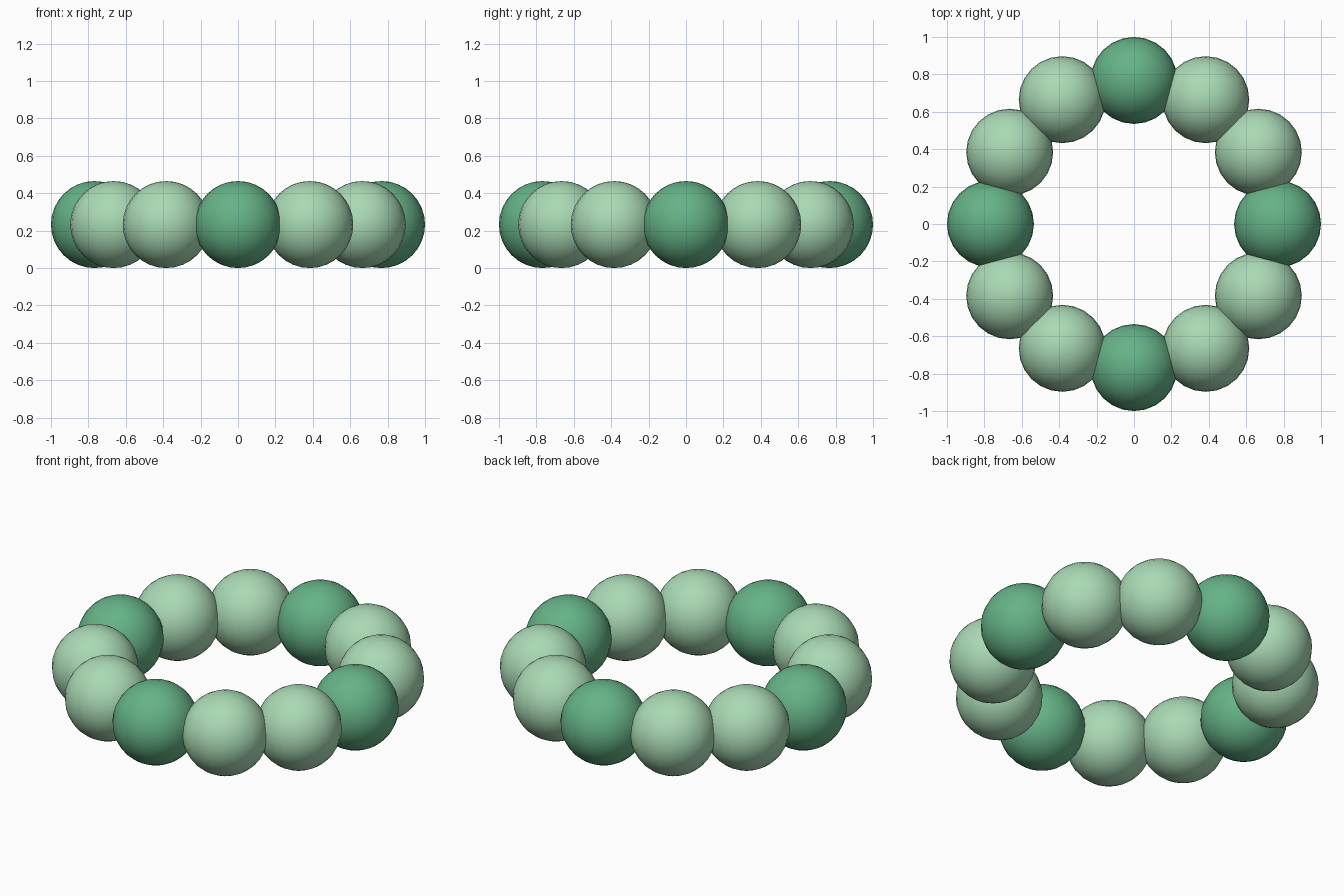
import bpy
from math import cos, sin, radians

if "Cube" in bpy.data.objects:
    bpy.data.objects.remove(bpy.data.objects["Cube"])

BEAD_R = 0.2325
RING_R = 1.0 - BEAD_R
COUNT = 12


def material(name, color):
    mat = bpy.data.materials.new(name)
    mat.diffuse_color = (*color, 1.0)
    mat.use_nodes = True
    mat.node_tree.nodes["Principled BSDF"].inputs["Base Color"].default_value = mat.diffuse_color
    return mat


dark = material("dark_green", (0.13, 0.45, 0.24))
light = material("light_green", (0.40, 0.70, 0.46))

# Ring of overlapping beads, every third one dark
for i in range(COUNT):
    a = radians(360 / COUNT * i)
    bpy.ops.mesh.primitive_uv_sphere_add(
        segments=24, ring_count=16, radius=BEAD_R,
        location=(RING_R * cos(a), RING_R * sin(a), BEAD_R))
    bead = bpy.context.object
    is_dark = i % 3 == 0
    bead.name = f"{'dark' if is_dark else 'light'}_bead_{i + 1}"
    bead.data.materials.append(dark if is_dark else light)
    bpy.ops.object.shade_smooth()
